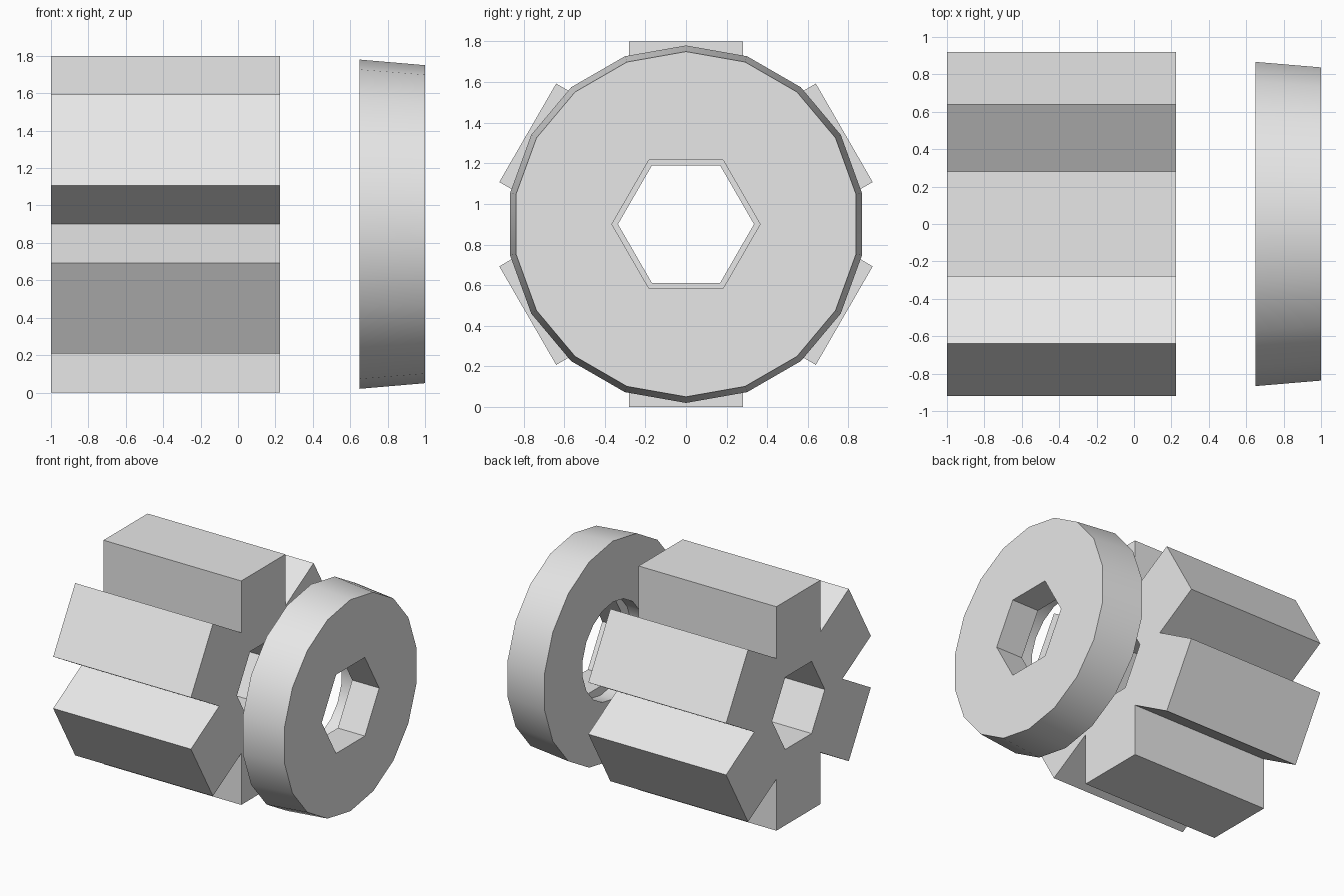
import bpy
import bmesh
from math import cos, sin, radians, hypot, atan2
from mathutils import Vector

if "Cube" in bpy.data.objects:
    bpy.data.objects.remove(bpy.data.objects["Cube"])

AXIS_Z = 0.9

grey = bpy.data.materials.new("light grey")
grey.use_nodes = True
grey.diffuse_color = (0.8, 0.8, 0.8, 1)
grey.node_tree.nodes["Principled BSDF"].inputs["Base Color"].default_value = (0.8, 0.8, 0.8, 1)


def polar(x, radius, angle):
    return Vector((x, radius * cos(angle), AXIS_Z + radius * sin(angle)))


def polygon(x, radius, sides, start=0):
    return [polar(x, radius, radians(start + 360 * i / sides)) for i in range(sides)]


def gear_outline(x, half_width=0.28, reach=0.9, teeth=6):
    """Straight teeth whose sides meet in sharp valleys."""
    points = []
    corner, spread = hypot(reach, half_width), atan2(half_width, reach)
    step = radians(360 / teeth)
    for i in range(teeth):
        middle = (i + 0.5) * step
        points += [polar(x, half_width / sin(step / 2), i * step),
                   polar(x, corner, middle - spread),
                   polar(x, corner, middle + spread)]
    return points


def closed_loft(name, loops):
    """Join each loop to the next, and the last to the first, as a pierced solid."""
    bm = bmesh.new()
    rings, edges = [], []
    for loop in loops:
        ring = [bm.verts.new(p) for p in loop]
        rings.append(ring)
        edges.append([bm.edges.new((v, ring[i - 1])) for i, v in enumerate(ring)])
    for k, a in enumerate(rings):
        j = (k + 1) % len(rings)
        b = rings[j]
        if len(a) == len(b):
            for i in range(len(a)):
                bm.faces.new((a[i - 1], a[i], b[i], b[i - 1]))
        else:
            bmesh.ops.triangle_fill(bm, edges=edges[k] + edges[j],
                                    use_beauty=True, normal=(1, 0, 0))
    bmesh.ops.recalc_face_normals(bm, faces=bm.faces[:])
    mesh = bpy.data.meshes.new(name)
    bm.to_mesh(mesh)
    bm.free()
    mesh.materials.append(grey)
    obj = bpy.data.objects.new(name, mesh)
    bpy.context.collection.objects.link(obj)
    return obj


# Six-toothed gear with a hexagonal bore
closed_loft("gear", [gear_outline(-1), gear_outline(0.225),
                     polygon(0.225, 0.335, 6), polygon(-1, 0.335, 6)])

# Tapered end disc: hexagonal hole in front, round counterbore behind
disc = closed_loft("end_disc", [
    polygon(0.65, 0.88, 18, 10), polygon(1, 0.85, 18, 10),
    polygon(1, 0.365, 6), polygon(0.76, 0.365, 6),
    polygon(0.76, 0.39, 18, 10), polygon(0.65, 0.39, 18, 10)])

# Soft rim, sharp edges elsewhere
bpy.ops.object.select_all(action='DESELECT')
disc.select_set(True)
bpy.context.view_layer.objects.active = disc
bpy.ops.object.shade_smooth_by_angle(angle=radians(30))
